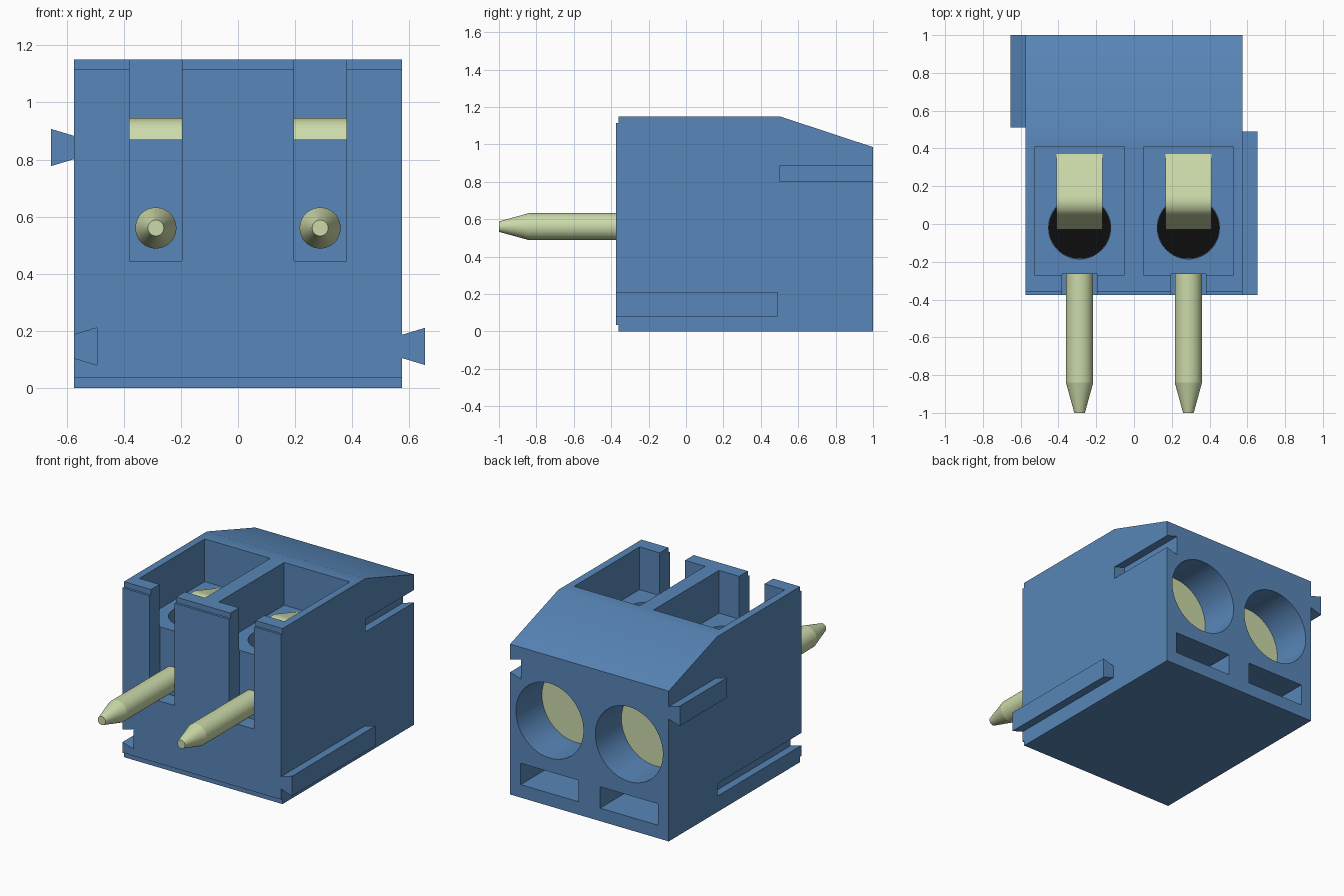
import bpy, bmesh
from math import radians
from mathutils import Matrix, Vector

cube = bpy.data.objects.get("Cube")
if cube:
    bpy.data.objects.remove(cube, do_unlink=True)


def material(name, color):
    m = bpy.data.materials.new(name)
    m.use_nodes = True
    m.diffuse_color = (*color, 1)
    m.node_tree.nodes["Principled BSDF"].inputs["Base Color"].default_value = (*color, 1)
    return m


blue = material("blue plastic", (0.098, 0.24, 0.48))
metal = material("pale metal", (0.60, 0.70, 0.40))
black = material("black", (0.004, 0.004, 0.004))


def finish(name, bm, mat):
    bmesh.ops.recalc_face_normals(bm, faces=bm.faces)
    mesh = bpy.data.meshes.new(name)
    bm.to_mesh(mesh)
    bm.free()
    mesh.materials.append(mat)
    obj = bpy.data.objects.new(name, mesh)
    bpy.context.collection.objects.link(obj)
    return obj


def prism(name, points, offset, mat=blue):
    """Extrude a closed outline of 3D points along an offset."""
    bm = bmesh.new()
    face = bm.faces.new([bm.verts.new(p) for p in points])
    ext = bmesh.ops.extrude_face_region(bm, geom=[face])
    verts = [g for g in ext["geom"] if isinstance(g, bmesh.types.BMVert)]
    bmesh.ops.translate(bm, verts=verts, vec=Vector(offset))
    return finish(name, bm, mat)


def box(name, x0, x1, y0, y1, z0, z1, mat=blue):
    return prism(name, [(x0, y0, z0), (x1, y0, z0), (x1, y1, z0), (x0, y1, z0)],
                 (0, 0, z1 - z0), mat)


def cone(name, r1, r2, start, length, along_y, mat=blue):
    """Cylinder or cone running from start along +y or +z."""
    bm = bmesh.new()
    turn = Matrix.Rotation(radians(-90 if along_y else 0), 4, "X")
    bmesh.ops.create_cone(bm, cap_ends=True, segments=48, radius1=r1, radius2=r2, depth=length,
                          matrix=Matrix.Translation(start) @ turn @ Matrix.Translation((0, 0, length / 2)))
    return finish(name, bm, mat)


def smooth(obj):
    bpy.ops.object.select_all(action="DESELECT")
    obj.select_set(True)
    bpy.context.view_layer.objects.active = obj
    bpy.ops.object.shade_smooth_by_angle(angle=radians(30))


# Housing: side profile with stepped front edges and a sloped rear top
side = [(-0.36, 0), (1, 0), (1, 0.985), (0.5, 1.15), (-0.36, 1.15),
        (-0.36, 1.115), (-0.375, 1.115), (-0.375, 0.035), (-0.36, 0.035)]
W = 0.575
housing = prism("housing", [(-W, y, z) for y, z in side], (2 * W, 0, 0))

# Openings for each pole: top pocket, pin slot, screw hole, wire hole, lower slot
cutters = []
for cx in (-0.288, 0.288):
    cutters += [
        box("pocket_cutter", cx - 0.238, cx + 0.238, -0.27, 0.407, 0.87, 1.3),
        box("pin_slot_cutter", cx - 0.092, cx + 0.092, -0.5, -0.265, 0.445, 1.3),
        cone("screw_hole_cutter", 0.165, 0.165, (cx, -0.02, 0.65), 0.4, False),
        cone("wire_hole_cutter", 0.245, 0.245, (cx, 0.72, 0.56), 0.5, True),
        box("lower_slot_cutter", cx - 0.21, cx + 0.21, 0.5, 1.2, 0.085, 0.225),
    ]

# Dovetail grooves, upper rear on one side and lower front on the other
for sx, zc, y0, y1 in ((1, 0.842, 0.5, 1.1), (-1, 0.145, -0.5, 0.495)):
    outline = [(0.7, -0.041), (W, -0.041), (0.495, -0.065),
               (0.495, 0.065), (W, 0.041), (0.7, 0.041)]
    cutters.append(prism("groove_cutter", [(sx * x, y0, zc + z) for x, z in outline],
                         (0, y1 - y0, 0)))

bpy.context.view_layer.objects.active = housing
for c in cutters:
    c.hide_render = True
    mod = housing.modifiers.new("cut", "BOOLEAN")
    mod.operation = "DIFFERENCE"
    mod.solver = "EXACT"
    mod.object = c
    bpy.ops.object.modifier_apply(modifier=mod.name)
for c in cutters:
    bpy.data.objects.remove(c, do_unlink=True)
smooth(housing)

# Dovetail rails opposite the grooves
for name, sx, zc, y0, y1 in (("lower_rail", 1, 0.145, -0.375, 0.49),
                             ("upper_rail", -1, 0.842, 0.51, 1.0)):
    outline = [(W - 0.01, -0.038), (0.655, -0.065), (0.655, 0.065), (W - 0.01, 0.038)]
    prism(name, [(sx * x, y0, zc + z) for x, z in outline], (0, y1 - y0, 0))

# Metal parts of each pole
clip_top = [(0.37, 0.872), (0.15, 0.941), (0.125, 0.945), (0.1, 0.942), (0.075, 0.932),
            (0.055, 0.915), (0.04, 0.89), (-0.03, 0.68)]
clip_under = [(0.0, 0.68), (0.07, 0.88), (0.11, 0.915), (0.15, 0.911), (0.3, 0.86), (0.37, 0.86)]
for label, cx in (("right", -0.288), ("left", 0.288)):
    smooth(cone(f"{label}_pin", 0.072, 0.072, (cx, -0.84, 0.56), 0.6, True, metal))
    smooth(cone(f"{label}_pin_tip", 0.028, 0.072, (cx, -1.0, 0.56), 0.16, True, metal))
    smooth(prism(f"{label}_clip", [(cx - 0.122, y, z) for y, z in clip_top + clip_under],
                 (0.244, 0, 0), metal))
    cone(f"{label}_contact_plate", 0.25, 0.25, (cx, 0.70, 0.56), 0.03, True, metal)
    cone(f"{label}_screw_hole_floor", 0.164, 0.164, (cx, -0.02, 0.645), 0.009, False, black)
